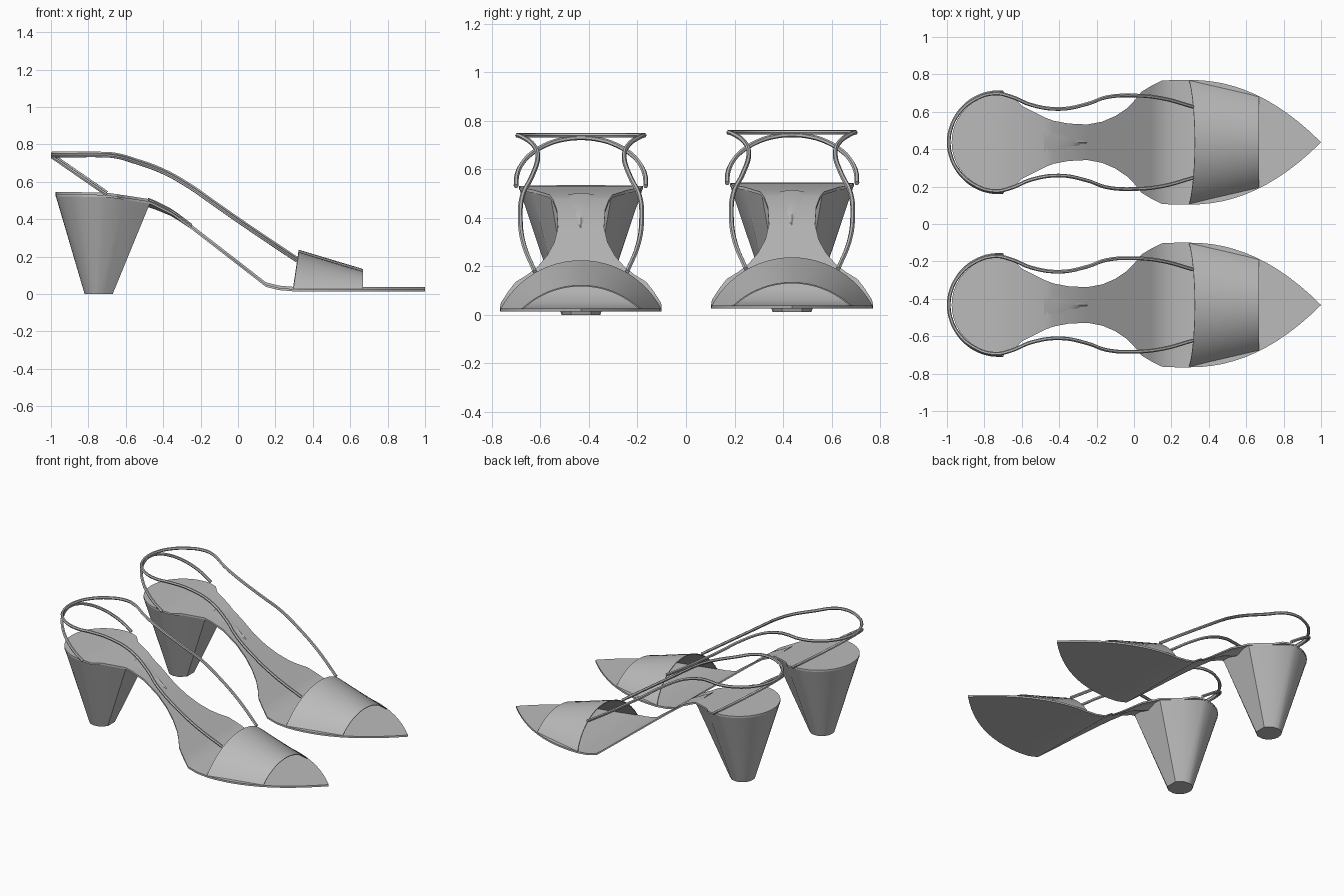
import bpy, bmesh, math

cube = bpy.data.objects.get("Cube")
if cube:
    bpy.data.objects.remove(cube, do_unlink=True)

grey = bpy.data.materials.new("plain grey")
grey.use_nodes = True
colour = (0.5, 0.5, 0.5, 1)
grey.diffuse_color = colour
grey.node_tree.nodes["Principled BSDF"].inputs["Base Color"].default_value = colour

# Placement of the two shoes
SHOES = {"right": (0, -0.433, 0), "left": (0, 0.437, 0.012)}
HEEL_X, HEEL_R = -0.72, 0.255


def place(obj, name):
    """Colour a part, smooth it and give one copy to each shoe."""
    obj.data.materials.append(grey)
    bpy.ops.object.select_all(action="DESELECT")
    obj.select_set(True)
    bpy.context.view_layer.objects.active = obj
    if obj.type == "CURVE":
        bpy.ops.object.convert(target="MESH")
        obj = bpy.context.object
    bpy.ops.object.shade_smooth_by_angle(angle=math.radians(25))
    obj.name, obj.location = "right_" + name, SHOES["right"]
    twin = obj.copy()
    twin.name, twin.location = "left_" + name, SHOES["left"]
    bpy.context.collection.objects.link(twin)


def loft(name, rings, closed=False, caps=False, thickness=0):
    """Skin a row of equal cross-sections."""
    bm = bmesh.new()
    rows = [[bm.verts.new(p) for p in ring] for ring in rings]
    for a, b in zip(rows, rows[1:]):
        n = len(a)
        for i in range(n if closed else n - 1):
            j = (i + 1) % n
            bm.faces.new((a[i], a[j], b[j], b[i]))
    if caps:
        bm.faces.new(rows[0])
        bm.faces.new(rows[-1])
    bmesh.ops.remove_doubles(bm, verts=bm.verts, dist=0.0005)
    bmesh.ops.recalc_face_normals(bm, faces=bm.faces)
    if thickness:
        bmesh.ops.solidify(bm, geom=bm.faces[:], thickness=thickness)
        bmesh.ops.recalc_face_normals(bm, faces=bm.faces)
    mesh = bpy.data.meshes.new(name)
    bm.to_mesh(mesh)
    bm.free()
    obj = bpy.data.objects.new(name, mesh)
    bpy.context.collection.objects.link(obj)
    place(obj, name)


def strap(name, half):
    """Round strap from one side, behind the heel, to the other side."""
    path = half + [(x, -y, z) for x, y, z in reversed(half[:-1])]
    curve = bpy.data.curves.new(name, "CURVE")
    curve.dimensions = "3D"
    curve.bevel_depth, curve.bevel_resolution = 0.01, 1
    curve.resolution_u, curve.use_fill_caps = 5, True
    spline = curve.splines.new("BEZIER")
    spline.bezier_points.add(len(path) - 1)
    for point, co in zip(spline.bezier_points, path):
        point.co = co
        point.handle_left_type = point.handle_right_type = "AUTO"
    obj = bpy.data.objects.new(name, curve)
    bpy.context.collection.objects.link(obj)
    place(obj, name)


def lerp(table, x):
    for (x0, v0), (x1, v1) in zip(table, table[1:]):
        if x <= x1:
            return v0 + (v1 - v0) * (x - x0) / (x1 - x0)
    return table[-1][1]


def toe_width(x):
    return 0.333 * (1 - ((x - 0.3) / 0.7) ** 2.1)


# Sole: round heel seat, narrow waist, pointed toe
PROFILE = [(-1, 0.535), (-0.7, 0.53), (-0.47, 0.495), (-0.35, 0.435), (-0.25, 0.36),
           (0.15, 0.05), (0.22, 0.033), (0.29, 0.026), (1, 0.026)]
WAIST = [(-0.6, 0.195), (-0.47, 0.13), (-0.43, 0.115), (-0.35, 0.1), (-0.25, 0.095),
         (-0.17, 0.11), (-0.1, 0.14), (-0.04, 0.18), (0, 0.22), (0.04, 0.27),
         (0.09, 0.3), (0.15, 0.33), (0.22, 0.333)]
arc = [math.pi * (1 - i / 22) for i in range(14)]
outline = [(HEEL_X + HEEL_R * math.cos(a), HEEL_R * math.sin(a)) for a in arc]
outline += WAIST
outline += [(x, toe_width(x)) for x in [0.3 + 0.7 * i / 12 for i in range(13)]]
outline[-1] = (1, 0.0002)
rings = []
for x, w in outline:
    w, z = max(w, 0.0002), lerp(PROFILE, x)
    rings.append([(x, -w, z), (x, w, z), (x, w, z - 0.012), (x, -w, z - 0.012)])
loft("sole", rings, closed=True, caps=True)

# Block heel tapering to a small faceted foot
side = [(HEEL_X + HEEL_R * math.cos(a), HEEL_R * math.sin(a)) for a in arc[:12]]
side += [(-0.61, 0.2), (-0.47, 0.125)]
plan = side + [(x, -y) for x, y in reversed(side[1:])]
foot_side = [(-0.745 + 0.075 * math.cos(a), 0.08 * math.sin(a)) for a in arc[:12]]
foot_side += [(-0.71, 0.075), (-0.67, 0.04)]
foot = foot_side + [(x, -y) for x, y in reversed(foot_side[1:])]
loft("heel", [[(x, y, lerp(PROFILE, x) - 0.008) for x, y in plan],
              [(x, y, 0) for x, y in foot]], closed=True, caps=True)

# Tapered shank wedge running from the heel into the waist
wedge = []
for i in range(7):
    t = i / 6
    x, w = -0.48 + 0.235 * t, 0.1 * (1 - t) + 0.0002
    z = lerp(PROFILE, x)
    wedge.append([(x, -w, z - 0.004), (x, 0, z + 0.006), (x, w, z - 0.004),
                  (x, 0, z - 0.012 - 0.02 * (1 - t))])
loft("shank", wedge, closed=True, caps=True)


# Open arched vamp band
def arch(x, lean, half, rise):
    radius = (half * half + rise * rise) / (2 * rise)
    sweep = math.asin(half / radius)
    ring = []
    for i in range(25):
        a = sweep * (i / 12 - 1)
        h = radius * math.cos(a) - radius + rise
        ring.append((x + lean * h / rise, radius * math.sin(a), 0.022 + h))
    return ring


loft("vamp", [arch(0.295, 0.03, 0.333, 0.203), arch(0.668, 0, toe_width(0.668), 0.1)],
     thickness=0.005)

# Slingback strap from the vamp round the ankle
loop = [math.radians(d) for d in (95, 120, 145, 165, 180)]
strap("slingback_strap",
      [(0.315, 0.19, 0.178), (0.15, 0.235, 0.288), (0, 0.25, 0.39),
       (-0.15, 0.24, 0.495), (-0.25, 0.205, 0.565), (-0.4, 0.178, 0.65),
       (-0.55, 0.2, 0.705), (-0.66, 0.245, 0.735)]
      + [(HEEL_X + 0.27 * math.cos(a), 0.262 * math.sin(a), 0.74) for a in loop])

# Sloping strap from the heel seat up to the back of the slingback
back = []
for a in [math.radians(d) for d in (86, 100, 115, 130, 150, 165, 180)]:
    x = HEEL_X + 0.27 * math.cos(a)
    back.append((x, 0.268 * math.sin(a), 0.53 + 0.2 * (-0.7 - x) / 0.29))
strap("heel_strap", back)
